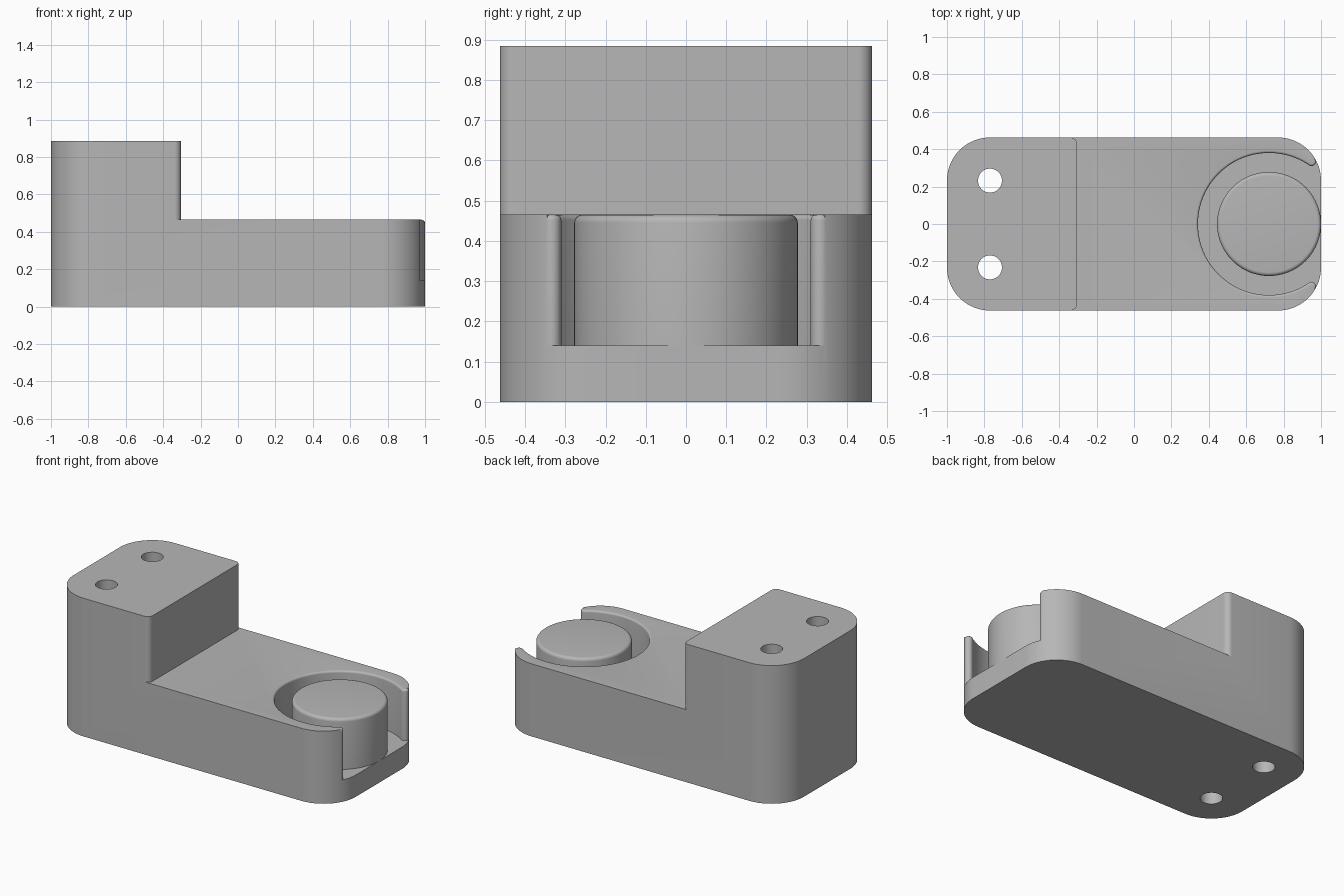
import bpy, bmesh
from math import sin, cos, pi, radians, atan2, hypot, acos

cube = bpy.data.objects.get("Cube")
if cube:
    bpy.data.objects.remove(cube, do_unlink=True)

HALF_W, TOP, DECK, FLOOR = 0.4625, 0.885, 0.465, 0.14
CORNER = 0.23
PEG_X, PEG_R = 0.722, 0.278
STEP_X, STEP_R = -0.305, 0.035
WALL_R, TIP_R, LIP = 0.38, 0.024, 0.013

grey = bpy.data.materials.new("plain grey")
grey.use_nodes = True
colour = (0.47, 0.47, 0.47, 1)
grey.diffuse_color = colour
grey.node_tree.nodes["Principled BSDF"].inputs["Base Color"].default_value = colour


def arc(cx, cy, r, start, end, n):
    """Points on an arc, angles in radians."""
    angles = [start + (end - start) * i / n for i in range(n + 1)]
    return [(cx + r * cos(a), cy + r * sin(a)) for a in angles]


def loft(name, levels, bottom=True):
    """Solid through (z, outline) levels with equal point counts."""
    bm = bmesh.new()
    rings = [[bm.verts.new((x, y, z)) for x, y in pts] for z, pts in levels]
    for low, high in zip(rings, rings[1:]):
        for i in range(len(low)):
            bm.faces.new((low[i - 1], low[i], high[i], high[i - 1]))
    bm.faces.new(rings[-1])
    if bottom:
        bm.faces.new(rings[0][::-1])
    bmesh.ops.recalc_face_normals(bm, faces=bm.faces)
    mesh = bpy.data.meshes.new(name)
    bm.to_mesh(mesh)
    bm.free()
    mesh.materials.append(grey)
    obj = bpy.data.objects.new(name, mesh)
    bpy.context.collection.objects.link(obj)
    return obj


def prism(name, pts, z0, z1):
    return loft(name, [(z0, pts), (z1, pts)])


def activate(obj):
    bpy.ops.object.select_all(action='DESELECT')
    obj.select_set(True)
    bpy.context.view_layer.objects.active = obj


def cut(obj, cutter):
    """Subtract the cutter and remove it."""
    cutter.hide_render = True
    mod = obj.modifiers.new("cut", 'BOOLEAN')
    mod.operation, mod.solver, mod.object = 'DIFFERENCE', 'EXACT', cutter
    activate(obj)
    bpy.ops.object.modifier_apply(modifier=mod.name)
    bpy.data.objects.remove(cutter, do_unlink=True)


# Body block with rounded plan corners
cx, cy = 1 - CORNER, HALF_W - CORNER
outline = []
for i, (sx, sy) in enumerate([(1, 1), (-1, 1), (-1, -1), (1, -1)]):
    outline += arc(sx * cx, sy * cy, CORNER, i * pi / 2, (i + 1) * pi / 2, 20)
body = prism("body", outline, 0, TOP)

# Step that leaves the tall end, with rounded vertical edges
ex, ey = STEP_X - STEP_R, HALF_W - STEP_R
step = [(1.2, -0.6), (1.2, 0.6), (ex, 0.6)]
step += arc(ex, ey, STEP_R, pi / 2, 0, 8)
step += arc(ex, -ey, STEP_R, 0, -pi / 2, 8)
step += [(ex, -0.6)]
cut(body, prism("step_cutter", step, DECK, 1.2))

# Round tip where the pocket wall meets the outer corner
dx, dy = cx - PEG_X, cy
reach, inner = WALL_R + TIP_R, CORNER - TIP_R
gap = hypot(dx, dy)
tip_dir = atan2(dy, dx) - acos((reach**2 - gap**2 - inner**2) / (2 * gap * inner))
tx, ty = cx + inner * cos(tip_dir), cy + inner * sin(tip_dir)
wall_dir = atan2(ty, tx - PEG_X)


def pocket(d):
    """Open pocket outline, grown by d."""
    tip = arc(tx, ty, TIP_R - d, tip_dir + 2 * pi, wall_dir + pi, 12)
    tip.insert(0, (tx + 0.2 * cos(tip_dir), ty + 0.2 * sin(tip_dir)))
    wall = arc(PEG_X, 0, WALL_R + d, wall_dir, 2 * pi - wall_dir, 72)
    return tip + wall[1:-1] + [(x, -y) for x, y in reversed(tip)]


# Pocket with a rounded upper lip
levels = [(FLOOR, pocket(0))]
for i in range(7):
    a = i * pi / 12
    levels.append((DECK - LIP + LIP * sin(a), pocket(LIP * (1 - cos(a)))))
levels.append((0.6, pocket(LIP)))
cut(body, loft("pocket_cutter", levels))

# Two mounting holes
for side in (-1, 1):
    hole = arc(-0.77, side * 0.232, 0.064, 0, 2 * pi, 40)[:-1]
    cut(body, prism("hole_cutter", hole, -0.2, 1.2))

# Round peg with a rounded top edge
ROUND = 0.02
rings = [(FLOOR, PEG_R)]
for i in range(7):
    a = i * pi / 12
    rings.append((DECK - ROUND + ROUND * sin(a), PEG_R - ROUND * (1 - cos(a))))
peg = loft("peg", [(z, arc(PEG_X, 0, r, 0, 2 * pi, 80)[:-1]) for z, r in rings],
           bottom=False)

for obj in (body, peg):
    activate(obj)
    bpy.ops.object.shade_smooth_by_angle(angle=radians(30))
